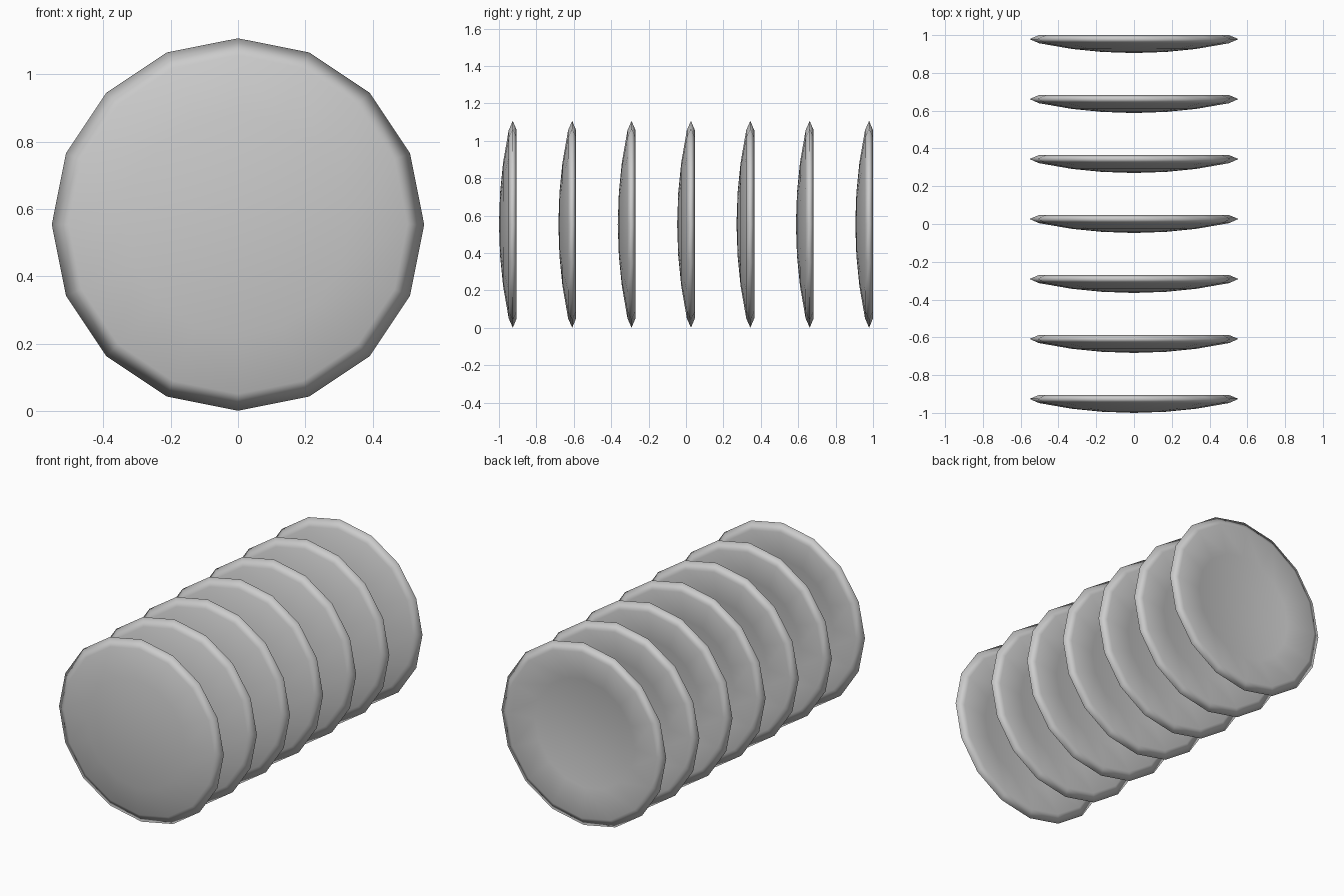
import bpy, bmesh, math

if "Cube" in bpy.data.objects:
    bpy.data.objects.remove(bpy.data.objects["Cube"])

SIDES = 16
COUNT = 7
CENTER_Z = 0.554
THICK = 0.095

# Profile of one shallow dish: (radius, depth behind its front-most point)
FRONT = [(0.17, 0.006), (0.33, 0.022), (0.503, 0.052)]
RIM = [(0.553, 0.074)]
BACK = [(0.503, 0.095), (0.33, 0.068), (0.17, 0.051)]
FRONT_POLE, BACK_POLE = 0.0, 0.045


def make_dish(name, y):
    bm = bmesh.new()
    rings = []
    for r, d in FRONT + RIM + BACK:
        rings.append([bm.verts.new((r * math.cos(2 * math.pi * i / SIDES), d,
                                    r * math.sin(2 * math.pi * i / SIDES)))
                      for i in range(SIDES)])
    front = bm.verts.new((0, FRONT_POLE, 0))
    back = bm.verts.new((0, BACK_POLE, 0))
    for i in range(SIDES):
        j = (i + 1) % SIDES
        bm.faces.new((front, rings[0][i], rings[0][j]))
        bm.faces.new((back, rings[-1][j], rings[-1][i]))
        for a, b in zip(rings, rings[1:]):
            bm.faces.new((a[i], b[i], b[j], a[j]))
    bmesh.ops.recalc_face_normals(bm, faces=bm.faces)
    for f in bm.faces:
        f.smooth = True
    mesh = bpy.data.meshes.new(name)
    bm.to_mesh(mesh)
    bm.free()
    ob = bpy.data.objects.new(name, mesh)
    ob.location = (0, y, CENTER_Z)
    bpy.context.collection.objects.link(ob)


# Row of evenly spaced dishes from front to back
step = (2 - THICK) / (COUNT - 1)
for n in range(COUNT):
    make_dish(f"disc_{n + 1}", -1 + n * step)
